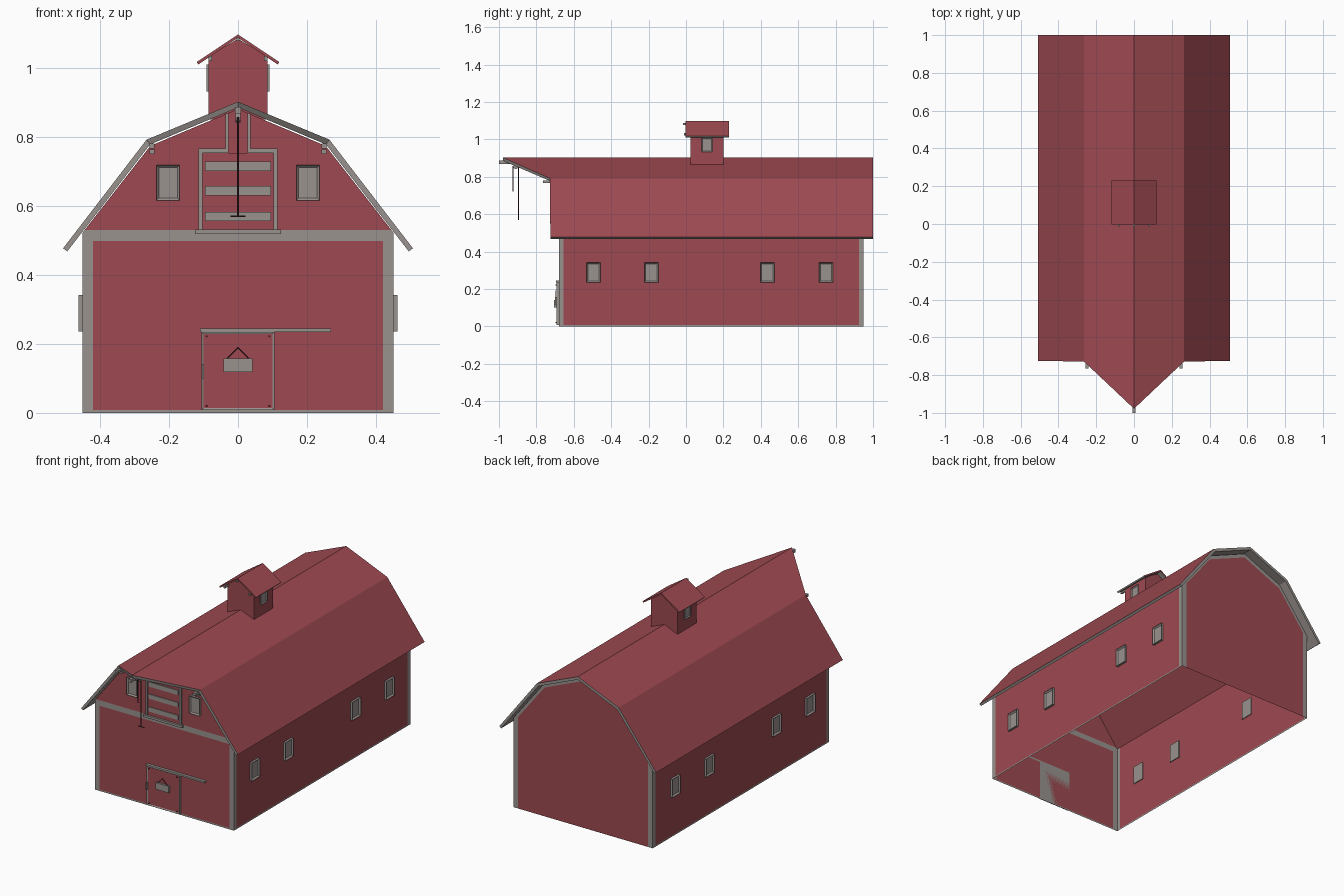
import bpy, bmesh, math
from mathutils import Vector

if "Cube" in bpy.data.objects:
    bpy.data.objects.remove(bpy.data.objects["Cube"])


def mat(name, c):
    m = bpy.data.materials.new(name)
    m.diffuse_color = (*c, 1)
    m.use_nodes = True
    m.node_tree.nodes["Principled BSDF"].inputs["Base Color"].default_value = m.diffuse_color
    return m


RED = mat("barn_red", (0.34, 0.068, 0.082))
GREY = mat("trim_grey", (0.32, 0.29, 0.275))
DARK = mat("dark_rope", (0.07, 0.02, 0.022))
FRONT, BACK = -0.68, 0.95


def finish(bm, name, mats, rule=None):
    if rule:
        bm.normal_update()
        for f in bm.faces:
            f.material_index = rule(f)
    me = bpy.data.meshes.new(name)
    bm.to_mesh(me)
    bm.free()
    for m in mats:
        me.materials.append(m)
    ob = bpy.data.objects.new(name, me)
    bpy.context.collection.objects.link(ob)
    return ob


def box_bm(x0, x1, y0, y1, z0, z1):
    bm = bmesh.new()
    bmesh.ops.create_cube(bm, size=1)
    for v in bm.verts:
        v.co = Vector(((x0 + x1) / 2 + v.co.x * (x1 - x0),
                       (y0 + y1) / 2 + v.co.y * (y1 - y0),
                       (z0 + z1) / 2 + v.co.z * (z1 - z0)))
    bm.normal_update()
    return bm


def box(name, x0, x1, y0, y1, z0, z1, m=GREY):
    return finish(box_bm(x0, x1, y0, y1, z0, z1), name, [m])


def inset_box(name, dims, direction, width, depth, inner=GREY):
    """Framed panel: a box whose outward face is inset and recessed."""
    bm = box_bm(*dims)
    face = [f for f in bm.faces if f.normal.dot(Vector(direction)) > 0.9]
    bmesh.ops.inset_region(bm, faces=face, thickness=width, depth=0)
    bmesh.ops.translate(bm, verts=list(face[0].verts), vec=Vector(direction) * -depth)
    face[0].material_index = 1
    return finish(bm, name, [GREY, inner])


def rod(name, a, b, r, m=DARK, sides=8):
    a, b = Vector(a), Vector(b)
    bm = bmesh.new()
    bmesh.ops.create_cone(bm, cap_ends=True, segments=sides, radius1=r, radius2=r, depth=(b - a).length)
    ob = finish(bm, name, [m])
    ob.location = (a + b) / 2
    ob.rotation_euler = (b - a).to_track_quat('Z', 'Y').to_euler()
    return ob


def mirrored(half):
    return half + [(-x, z) for x, z in reversed(half) if x > 0]


def shell(profile, y0, y1):
    """Profile extruded along y, closed at both ends, open at the bottom."""
    bm = bmesh.new()
    a = [bm.verts.new((x, y0, z)) for x, z in profile]
    b = [bm.verts.new((x, y1, z)) for x, z in profile]
    for i in range(len(profile) - 1):
        bm.faces.new((a[i], b[i], b[i + 1], a[i + 1]))
    bm.faces.new(a)
    bm.faces.new(b)
    bmesh.ops.recalc_face_normals(bm, faces=bm.faces)
    if sum(f.normal.y * f.calc_center_median().y for f in bm.faces) < 0 and y0 < 0:
        bmesh.ops.reverse_faces(bm, faces=bm.faces)
    return bm


def roof(name, outer, inner, ys, y1, rule):
    """Roof slab with its own front y for each profile point."""
    bm = bmesh.new()
    o, n = mirrored(outer), mirrored(inner)
    ys = ys + ys[-2::-1]
    loop = list(zip(o, ys)) + list(zip(n, ys))[::-1]
    a = [bm.verts.new((p[0], y, p[1])) for p, y in loop]
    b = [bm.verts.new((p[0], y1, p[1])) for p, y in loop]
    k = len(loop)
    for i in range(k):
        j = (i + 1) % k
        bm.faces.new((a[i], a[j], b[j], b[i]))
    for e in (a, b):
        for i in range(len(o) - 1):
            bm.faces.new((e[i], e[i + 1], e[k - 2 - i], e[k - 1 - i]))
    bmesh.ops.recalc_face_normals(bm, faces=bm.faces)
    return finish(bm, name, [RED, GREY], rule)


# Barn body, cut so trim bands can be coloured by position
bm = shell(mirrored([(0.45, 0), (0.45, 0.523), (0.254, 0.774), (0, 0.881)]), FRONT, BACK)
slopes = [((0.43, 0, 0.523), (0.787, 0, 0.617)), ((0, 0, 0.858), (0.387, 0, 0.922))]
cuts = [((0, 0, z), (0, 0, 1)) for z in (0.008, 0.498, 0.53)]
cuts += [((0, y, 0), (0, 1, 0)) for y in (-0.655, 0.925)]
cuts += [((s * 0.42, 0, 0), (1, 0, 0)) for s in (-1, 1)]
cuts += [((s * p[0], 0, p[2]), (s * n[0], 0, n[2])) for p, n in slopes for s in (-1, 1)]
for co, no in cuts:
    bmesh.ops.bisect_plane(bm, geom=bm.verts[:] + bm.edges[:] + bm.faces[:], plane_co=co, plane_no=no)


def body_rule(f):
    c, n = f.calc_center_median(), f.normal
    if abs(n.z) > 0.3:
        return 0
    if abs(n.x) > 0.9:
        return int(c.z < 0.008 or c.y < -0.655 or c.y > 0.925)
    if c.y < 0:
        return int(c.z < 0.53 and (abs(c.x) > 0.42 or c.z > 0.498 or c.z < 0.008))
    rake = any((Vector((abs(c.x), 0, c.z)) - Vector(p)).dot(Vector(m)) > 0 for p, m in slopes)
    return int(abs(c.x) > 0.42 or rake)


finish(bm, "barn_body", [RED, GREY], body_rule)

# Gambrel roof with pointed hay hood
roof("main_roof", [(0.507, 0.477), (0.265, 0.792), (0, 0.902)],
     [(0.495, 0.468), (0.255, 0.778), (0, 0.885)], [-0.725, -0.728, -0.978], 1.0,
     lambda f: 0 if f.normal.z > 0.1 else 1)
box("ridge_beam", -0.008, 0.008, -1.0, FRONT, 0.868, 0.886)

# Cupola
finish(shell(mirrored([(0.085, 0.85), (0.085, 1.034), (0, 1.084)]), 0.025, 0.2), "cupola_body", [RED])
roof("cupola_roof", [(0.12, 1.017), (0, 1.097)], [(0.115, 1.01), (0, 1.087)], [-0.003, -0.003], 0.23,
     lambda f: 1 if f.normal.z < -0.1 else 0)
box("cupola_ridge_tail", -0.005, 0.005, -0.015, 0.025, 1.078, 1.088)

for s, side in ((-1, "left"), (1, "right")):
    # Side windows
    for i, y in enumerate((-0.495, -0.185, 0.435, 0.748)):
        xs = sorted((s * 0.445, s * 0.463))
        inset_box(f"side_window_{side}_{i}", (*xs, y - 0.038, y + 0.038, 0.236, 0.342), (s, 0, 0), 0.011, 0.009)
    xs = sorted((s * 0.08, s * 0.092))
    inset_box(f"cupola_window_{side}", (*xs, 0.083, 0.142, 0.932, 1.01), (s, 0, 0), 0.008, 0.005)
    xs = sorted((s * 0.169, s * 0.236))
    inset_box(f"front_window_{side}", (*xs, FRONT - 0.012, FRONT + 0.004, 0.616, 0.718), (0, -1, 0), 0.01, 0.008)
    # Brackets under the hood and cupola eaves
    xs = sorted((s * 0.242, s * 0.257))
    box(f"hood_beam_{side}", *xs, -0.765, FRONT, 0.766, 0.781)
    box(f"hood_brace_{side}", *xs, -0.725, FRONT, 0.75, 0.764)
    xs = sorted((s * 0.076, s * 0.086))
    box(f"cupola_rafter_{side}", *xs, -0.012, 0.025, 1.02, 1.034)
    # Hayloft frame posts
    xs = sorted((s * 0.103, s * 0.115))
    box(f"loft_frame_post_{side}", *xs, FRONT - 0.012, FRONT, 0.53, 0.766)
    xs = sorted((s * 0.027, s * 0.115))
    box(f"loft_frame_head_{side}", *xs, FRONT - 0.012, FRONT, 0.754, 0.766)
    xs = sorted((s * 0.027, s * 0.036))
    box(f"loft_upper_post_{side}", *xs, FRONT - 0.012, FRONT, 0.76, 0.868)
    # Sign strings and door bolts
    rod(f"sign_string_{side}", (s * 0.034, -0.698, 0.156), (0, -0.698, 0.19), 0.0015)
    for z in (0.02, 0.222):
        rod(f"door_bolt_{side}", (s * 0.091, -0.69, z), (s * 0.091, -0.697, z), 0.003)

# Hayloft door with slats and sill
box("loft_door", -0.103, 0.103, FRONT - 0.006, FRONT, 0.53, 0.754, RED)
box("loft_sill", -0.125, 0.125, FRONT - 0.018, FRONT, 0.519, 0.532)
for i, z in enumerate((0.569, 0.644, 0.715)):
    box(f"loft_slat_{i}", -0.095, 0.095, FRONT - 0.011, FRONT - 0.005, z - 0.0135, z + 0.0135)

# Sliding barn door, track, handle and blank sign
inset_box("sliding_door", (-0.106, 0.106, -0.693, FRONT, 0.008, 0.235), (0, -1, 0), 0.009, 0.004, RED)
box("door_track", -0.11, 0.27, -0.696, FRONT, 0.235, 0.245)
box("door_handle", -0.104, -0.099, -0.706, -0.692, 0.1, 0.142)
box("door_sign", -0.042, 0.042, -0.7, -0.689, 0.118, 0.157)

# Hoist pulley, ropes and hook
rod("hoist_pulley", (-0.007, -0.91, 0.856), (0.007, -0.91, 0.856), 0.014, GREY, 12)
rod("hoist_rope", (0, -0.896, 0.57), (0, -0.896, 0.857), 0.0025)
rod("hoist_rope_end", (0, -0.924, 0.72), (0, -0.924, 0.857), 0.0025)
rod("hoist_hook_bar", (-0.022, -0.896, 0.57), (0.022, -0.896, 0.57), 0.0025)
